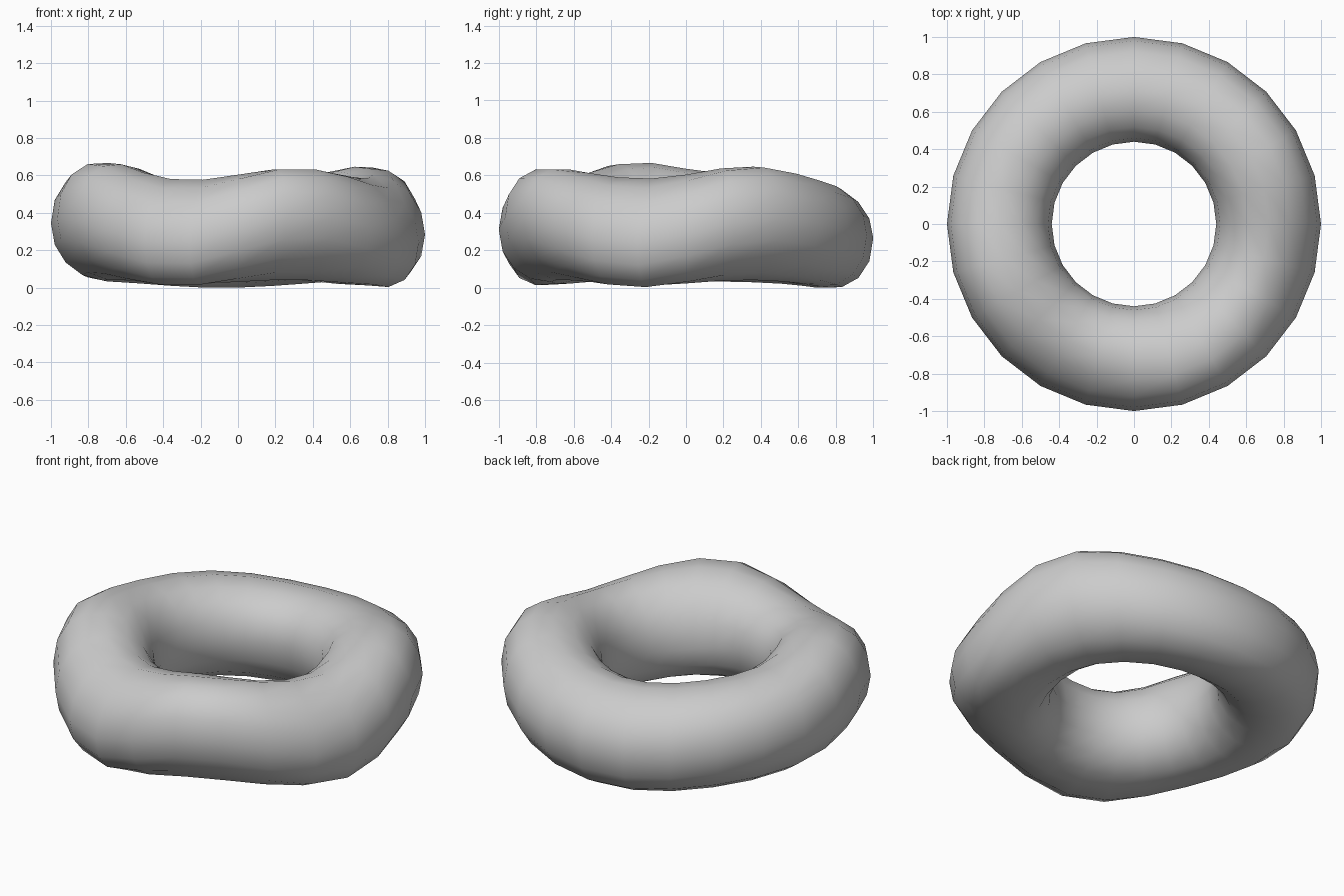
import bpy, bmesh, math

if "Cube" in bpy.data.objects:
    bpy.data.objects.remove(bpy.data.objects["Cube"])

SEGS, SIDES = 24, 16          # steps around the ring and around the tube
RING_R, HALF_W, HALF_H = 0.72, 0.28, 0.286

# Swellings: angle, spread (degrees), shift of top, outer wall, bottom, inner wall
BUMPS = [
    (26, 17, 0.045, 0.055, 0.01, 0.0),
    (97, 26, -0.045, -0.055, -0.034, 0.0),
    (201, 17, 0.066, 0.055, 0.01, 0.0),
    (250, 18, -0.035, -0.09, -0.014, 0.0),
    (290, 18, 0.033, 0.075, 0.01, 0.0),
    (317, 28, 0.0, 0.0, 0.0, -0.055),
    (343, 17, -0.025, -0.085, -0.022, 0.0),
]


def shifts(deg):
    """Blended vertical shift of each side of the tube at an angle."""
    total = [0.0] * 4
    for centre, spread, *amounts in BUMPS:
        d = (deg - centre + 180) % 360 - 180
        w = math.exp(-0.5 * (d / spread) ** 2)
        total = [t + w * a for t, a in zip(total, amounts)]
    return total


def soft(v):
    """Slightly squared-off circle."""
    return math.copysign(abs(v) ** 0.95, v)


def tube_point(i, j):
    theta, phi = 2 * math.pi * i / SEGS, 2 * math.pi * j / SIDES
    c, s = math.cos(phi), math.sin(phi)
    top, outer, bottom, inner = shifts(360 * i / SEGS)
    r = RING_R + HALF_W * soft(c)
    lift = (top if s > 0 else bottom) * abs(s) + (outer if c > 0 else inner) * abs(c)
    z = 0.332 + HALF_H * soft(s) + lift
    return r * math.cos(theta), r * math.sin(theta), z


# Lumpy ring
bm = bmesh.new()
rings = [[bm.verts.new(tube_point(i, j)) for j in range(SIDES)] for i in range(SEGS)]
for i in range(SEGS):
    a, b = rings[i], rings[(i + 1) % SEGS]
    for j in range(SIDES):
        k = (j + 1) % SIDES
        bm.faces.new((a[j], b[j], b[k], a[k]))
low = min(v.co.z for v in bm.verts)
for v in bm.verts:
    v.co.z -= low
for f in bm.faces:
    f.smooth = True
bmesh.ops.recalc_face_normals(bm, faces=bm.faces)

mesh = bpy.data.meshes.new("ring")
bm.to_mesh(mesh)
bm.free()
ring = bpy.data.objects.new("ring", mesh)
bpy.context.collection.objects.link(ring)

# Plain grey
grey = bpy.data.materials.new("light_grey")
grey.diffuse_color = (0.6, 0.6, 0.6, 1)
grey.use_nodes = True
grey.node_tree.nodes["Principled BSDF"].inputs["Base Color"].default_value = grey.diffuse_color
mesh.materials.append(grey)
